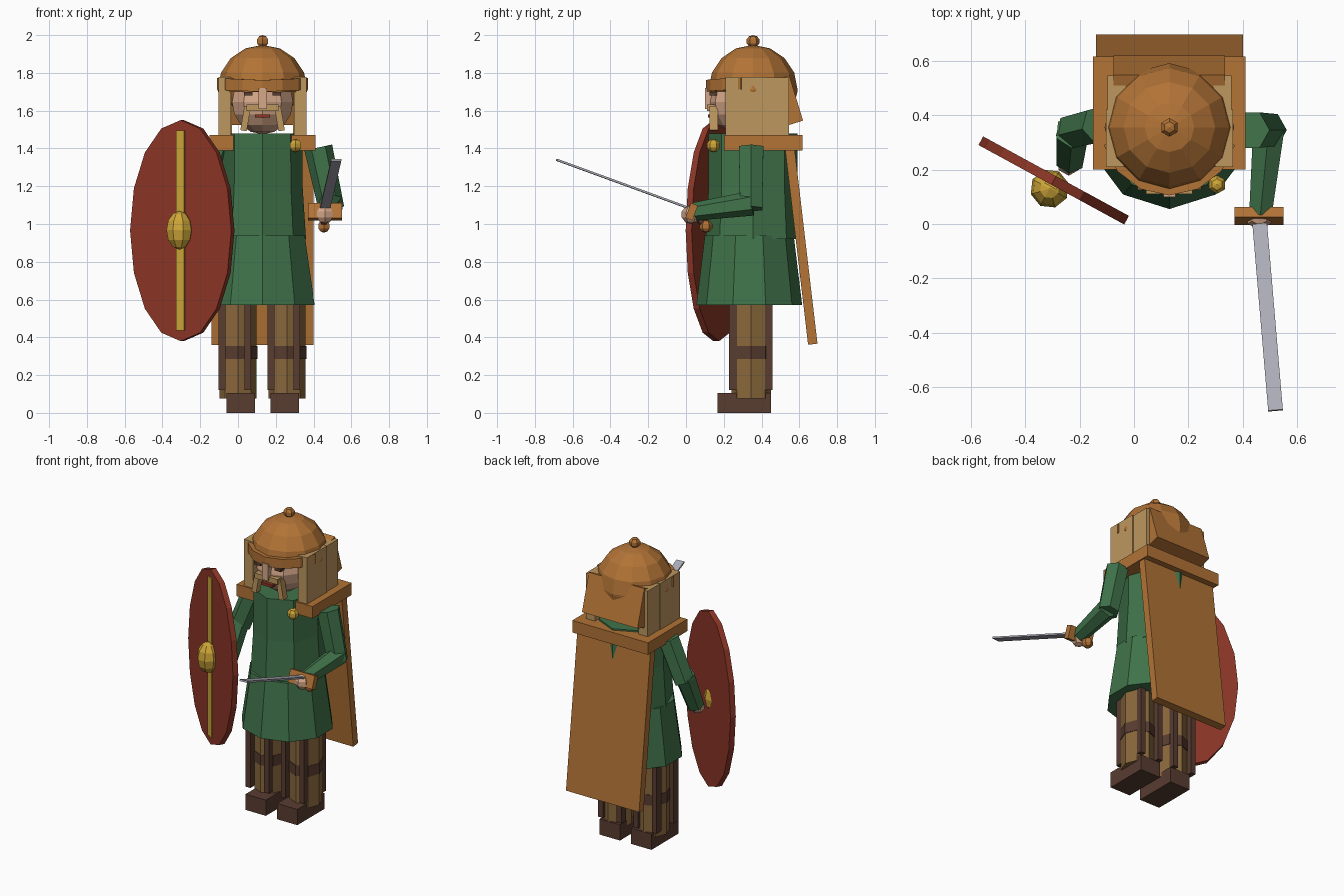
import bpy, bmesh, math
from mathutils import Vector, Matrix, Euler

if "Cube" in bpy.data.objects:
    bpy.data.objects.remove(bpy.data.objects["Cube"])

CX, CY = 0.13, 0.355  # body axis


def material(name, r, g, b):
    m = bpy.data.materials.new(name)
    m.diffuse_color = [(c / 255 / 12.92 if c < 11 else ((c / 255 + 0.055) / 1.055) ** 2.4)
                       for c in (r, g, b)] + [1]
    m.use_nodes = True
    m.node_tree.nodes["Principled BSDF"].inputs["Base Color"].default_value = m.diffuse_color
    return m


ORANGE = material("bronze_orange", 178, 115, 54)
TAN = material("straw_tan", 190, 151, 94)
GREEN = material("tunic_green", 64, 115, 74)
RED = material("shield_red", 140, 54, 38)
GOLD = material("gold", 206, 166, 56)
DARK = material("dark_leather", 88, 60, 48)
TROUSER = material("trouser_brown", 138, 104, 60)
STEEL = material("steel", 172, 173, 184)
SKIN = material("skin", 214, 168, 138)


def finish(name, bm, mat, matrix=None):
    if matrix:
        bmesh.ops.transform(bm, matrix=matrix, verts=bm.verts)
    bmesh.ops.recalc_face_normals(bm, faces=bm.faces)
    me = bpy.data.meshes.new(name)
    bm.to_mesh(me)
    bm.free()
    me.materials.append(mat)
    ob = bpy.data.objects.new(name, me)
    bpy.context.collection.objects.link(ob)
    return ob


def box(name, mat, center, size, rot=(0, 0, 0)):
    bm = bmesh.new()
    bmesh.ops.create_cube(bm, size=1)
    return finish(name, bm, mat, Matrix.LocRotScale(Vector(center), Euler(rot), Vector(size)))


def ball(name, mat, center, radii, seg=8, rings=6, rot=(0, 0, 0), cut=None):
    bm = bmesh.new()
    bmesh.ops.create_uvsphere(bm, u_segments=seg, v_segments=rings, radius=1)
    if cut is not None:
        bmesh.ops.bisect_plane(bm, geom=bm.verts[:] + bm.edges[:] + bm.faces[:],
                               plane_co=(0, 0, cut), plane_no=(0, 0, -1), clear_outer=True)
        bmesh.ops.holes_fill(bm, edges=bm.edges[:])
    return finish(name, bm, mat, Matrix.LocRotScale(Vector(center), Euler(rot), Vector(radii)))


def rod(name, mat, a, b, r1, r2, sides=6):
    """Tapered prism from point a to point b."""
    a, b = Vector(a), Vector(b)
    bm = bmesh.new()
    bmesh.ops.create_cone(bm, cap_ends=True, segments=sides, radius1=r1, radius2=r2,
                          depth=(b - a).length)
    q = (b - a).to_track_quat('Z', 'Y')
    return finish(name, bm, mat, Matrix.LocRotScale((a + b) / 2, q, None))


def lathe(name, mat, center, sides, profile):
    """Stack of polygon rings (rx, ry, z) with one corner facing the front."""
    bm = bmesh.new()
    rings = []
    for rx, ry, z in profile:
        rings.append([bm.verts.new((center[0] + rx * math.sin(t), center[1] - ry * math.cos(t), z))
                      for t in (2 * math.pi * i / sides for i in range(sides))])
    for lo, hi in zip(rings, rings[1:]):
        for i in range(sides):
            j = (i + 1) % sides
            bm.faces.new((lo[i], lo[j], hi[j], hi[i]))
    bm.faces.new(rings[0])
    bm.faces.new(rings[-1])
    return finish(name, bm, mat)


# Tunic body and flared skirt
lathe("tunic_body", GREEN, (CX, CY), 8, [(0.23, 0.25, 0.92), (0.212, 0.235, 1.2), (0.21, 0.235, 1.48)])
lathe("tunic_skirt", GREEN, (CX, 0.335), 10, [(0.29, 0.28, 0.57), (0.235, 0.235, 0.94)])

# Legs with straps, bands and boots
for side, lx, bx in (("left", 0.0, 0.015), ("right", 0.26, 0.248)):
    lathe(side + "_leg", TROUSER, (lx, 0.345), 8, [(0.098, 0.105, 0.075), (0.098, 0.105, 0.6)])
    lathe(side + "_leg_band", DARK, (lx, 0.345), 8, [(0.102, 0.109, 0.285), (0.102, 0.109, 0.355)])
    for i, (sx, sy) in enumerate(((-1, -1), (1, -1), (-1, 1), (1, 1))):
        cx = lx + (0.052 if sx > 0 else -0.085)
        box(f"{side}_leg_strap_{i}", DARK, (cx, 0.342 + sy * 0.09, 0.36), (0.035, 0.05, 0.48))
    box(side + "_boot", DARK, (bx, 0.308, 0.052), (0.15, 0.285, 0.105))

# Shoulder mantle, brooch and cape
box("mantle", ORANGE, (CX, 0.408, 1.43), (0.56, 0.415, 0.08))
box("cape", ORANGE, (CX, 0.61, 0.885), (0.54, 0.05, 1.05), (math.radians(6.7), 0, 0))
ball("brooch", GOLD, (0.305, 0.145, 1.415), (0.036, 0.036, 0.036), 6, 5)

# Head and face
ball("head", SKIN, (CX, 0.30, 1.645), (0.17, 0.18, 0.17), 10, 8)
box("nose", SKIN, (CX, 0.12, 1.665), (0.045, 0.04, 0.11))
box("moustache", TAN, (CX, 0.135, 1.615), (0.17, 0.05, 0.035))
box("mouth", RED, (CX, 0.131, 1.572), (0.08, 0.03, 0.018))
for s in (-1, 1):
    tag = "left" if s < 0 else "right"
    box(tag + "_moustache_tail", TAN, (CX + s * 0.09, 0.148, 1.558), (0.034, 0.045, 0.13), (0, -s * 0.17, 0))
    box(tag + "_eye", DARK, (CX + s * 0.075, 0.145, 1.69), (0.045, 0.04, 0.02))
    # Hair panels beside the head, front and rear
    box(tag + "_hair_front", TAN, (CX + s * 0.2, 0.315, 1.622), (0.066, 0.21, 0.315))
    box(tag + "_hair_rear", TAN, (CX + s * 0.195, 0.48, 1.622), (0.066, 0.13, 0.305))

# Helmet dome, finial, brow band and neck guard
ball("helmet_dome", ORANGE, (CX, CY, 1.71), (0.238, 0.236, 0.238), 12, 8, cut=-0.05)
ball("helmet_back", ORANGE, (CX, CY + 0.05, 1.70), (0.19, 0.185, 0.15), 12, 8)
ball("helmet_finial", ORANGE, (CX, CY, 1.967), (0.036, 0.036, 0.033), 6, 5)
bm = bmesh.new()
sections = []
for k in range(-3, 4):
    t = math.radians(25 * k)
    sections.append([bm.verts.new((CX + r * math.sin(t), CY - r * math.cos(t), z + 0.012 * abs(k) / 3))
                     for r, z in ((0.22, 1.70), (0.25, 1.70), (0.25, 1.762), (0.22, 1.762))])
for a, b in zip(sections, sections[1:]):
    for i in range(4):
        bm.faces.new((a[i], a[(i + 1) % 4], b[(i + 1) % 4], b[i]))
bm.faces.new(sections[0])
bm.faces.new(sections[-1])
finish("helmet_brow_band", bm, ORANGE)
box("neck_guard", ORANGE, (CX, 0.545, 1.655), (0.41, 0.08, 0.25), (math.radians(17), 0, 0))

# Left arm, behind the shield
rod("left_upper_arm", GREEN, (-0.125, 0.365, 1.40), (-0.225, 0.34, 1.13), 0.072, 0.068)
rod("left_forearm", GREEN, (-0.225, 0.34, 1.17), (-0.235, 0.235, 0.93), 0.066, 0.055)
ball("left_hand", SKIN, (-0.24, 0.22, 0.92), (0.045, 0.045, 0.045), 6, 5)

# Right arm, reaching forward
rod("right_upper_arm", GREEN, (0.425, 0.345, 1.405), (0.495, 0.345, 1.08), 0.075, 0.068)
rod("right_forearm", GREEN, (0.495, 0.35, 1.11), (0.465, 0.04, 1.065), 0.066, 0.048)
ball("right_hand", SKIN, (0.46, 0.025, 1.05), (0.052, 0.05, 0.05), 6, 5)

# Sword: blade, guard, grip and pommel
base, tip = Vector((0.462, 0.0, 1.09)), Vector((0.52, -0.685, 1.34))
d = (tip - base).normalized()
side = d.cross(Vector((0, 0, 1))).normalized()
frame = Matrix((side, d, side.cross(d))).transposed()
angles = frame.to_euler()
box("sword_blade", STEEL, (base + tip) / 2, (0.054, (tip - base).length, 0.011), angles)
box("sword_guard", ORANGE, (0.46, 0.03, 1.065), (0.18, 0.04, 0.085), (math.radians(-20), 0, 0))
rod("sword_grip", DARK, (0.458, 0.03, 1.07), (0.455, 0.10, 0.99), 0.018, 0.018)
ball("sword_pommel", ORANGE, (0.455, 0.105, 0.988), (0.036, 0.036, 0.034), 6, 5)

# Shield: oval board, stripe and boss, turned outward
turn = Matrix.LocRotScale(Vector((-0.295, 0.16, 0.965)), Euler((0, 0, math.radians(-28.6))), None)
bm = bmesh.new()
bmesh.ops.create_cone(bm, cap_ends=True, segments=16, radius1=1, radius2=1, depth=1)
bmesh.ops.transform(bm, verts=bm.verts, matrix=Matrix.Diagonal((0.305, 0.036, 0.585, 1))
                    @ Matrix.Rotation(math.pi / 2, 4, 'X'))
finish("shield_board", bm, RED, turn)
bm = bmesh.new()
bmesh.ops.create_cube(bm, size=1)
bmesh.ops.transform(bm, verts=bm.verts, matrix=Matrix.LocRotScale(
    Vector((0, -0.021, 0)), None, Vector((0.05, 0.008, 1.06))))
finish("shield_stripe", bm, GOLD, turn)
ball("shield_boss", GOLD, (-0.31, 0.13, 0.967), (0.072, 0.072, 0.102), 8, 6, (0, 0, math.radians(-28.6)))
